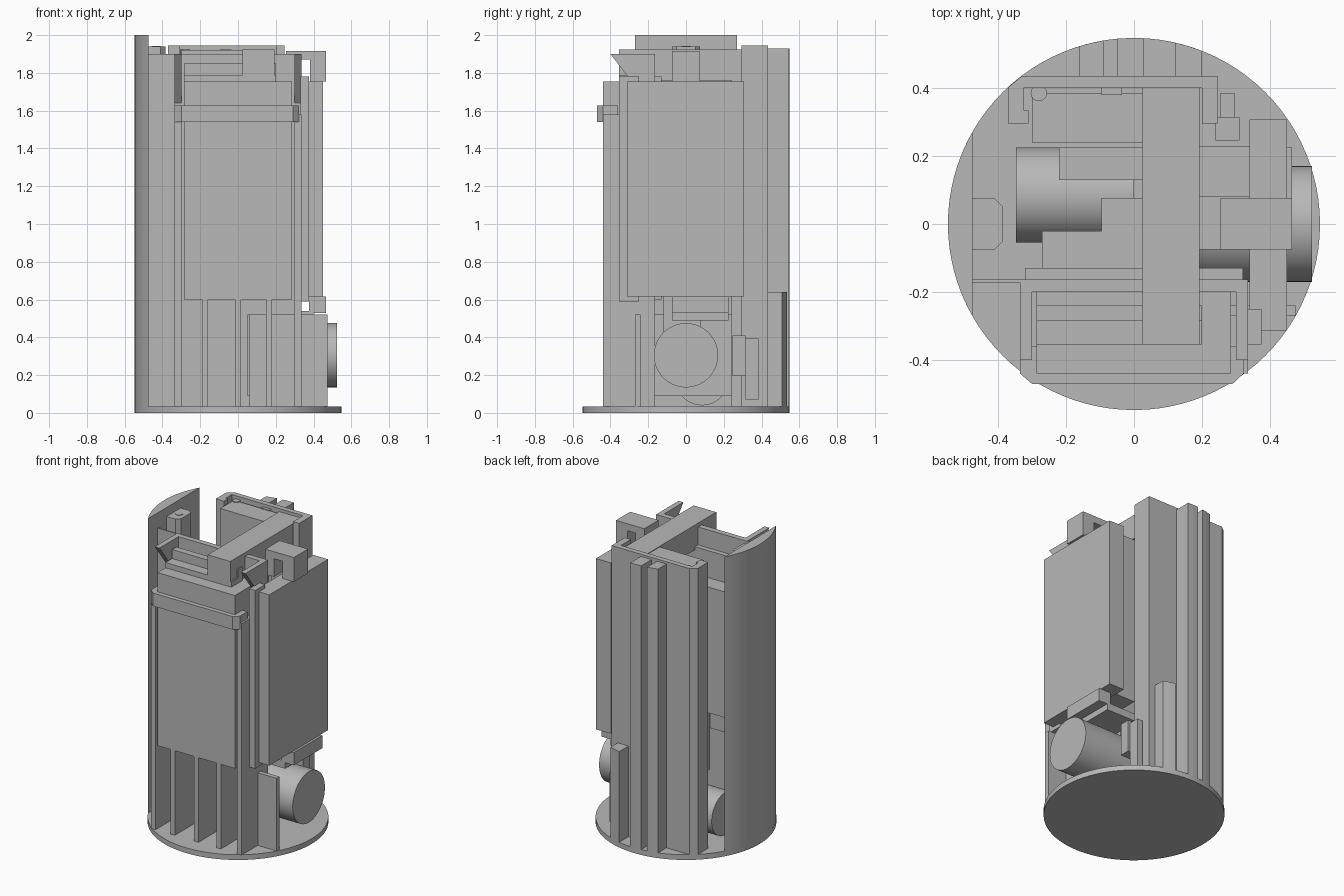
import bpy, bmesh, math

cube = bpy.data.objects.get("Cube")
if cube:
    bpy.data.objects.remove(cube, do_unlink=True)

R = 0.547
FLOOR = 0.035

grey = bpy.data.materials.new("plain_grey")
grey.use_nodes = True
grey.diffuse_color = (0.48, 0.48, 0.48, 1)
grey.node_tree.nodes["Principled BSDF"].inputs["Base Color"].default_value = (0.48, 0.48, 0.48, 1)


def prism(name, points, low, high, axis="z"):
    """Extrude a closed outline along an axis."""
    place = {"z": lambda a, b, h: (a, b, h), "x": lambda a, b, h: (h, a, b),
             "y": lambda a, b, h: (a, h, b)}[axis]
    bm = bmesh.new()
    face = bm.faces.new([bm.verts.new(place(a, b, low)) for a, b in points])
    moved = bmesh.ops.extrude_face_region(bm, geom=[face])["geom"]
    shift = place(0, 0, high - low)
    bmesh.ops.translate(bm, vec=shift, verts=[v for v in moved if isinstance(v, bmesh.types.BMVert)])
    bmesh.ops.recalc_face_normals(bm, faces=bm.faces)
    mesh = bpy.data.meshes.new(name)
    bm.to_mesh(mesh)
    bm.free()
    mesh.materials.append(grey)
    obj = bpy.data.objects.new(name, mesh)
    bpy.context.collection.objects.link(obj)
    return obj


def box(name, x, y, z):
    return prism(name, [(x[0], y[0]), (x[1], y[0]), (x[1], y[1]), (x[0], y[1])], *z)


def cylinder(name, centre, r, low, high, axis, sides=64):
    turn = 2 * math.pi / sides
    obj = prism(name, [(centre[0] + r * math.cos(i * turn), centre[1] + r * math.sin(i * turn))
                       for i in range(sides)], low, high, axis)
    smooth(obj)
    return obj


def smooth(obj):
    bpy.ops.object.select_all(action="DESELECT")
    obj.select_set(True)
    bpy.context.view_layer.objects.active = obj
    bpy.ops.object.shade_smooth_by_angle(angle=math.radians(30))


def rim(x):
    return math.sqrt(R * R - x * x)


# Round base and the curved side shell
cylinder("base_disc", (0, 0), R, 0, FLOOR, "z", 96)
half = math.acos(0.475 / R)
arc = [math.pi - half + 2 * half * i / 20 for i in range(21)]
smooth(prism("side_shell", [(R * math.cos(a), R * math.sin(a)) for a in arc], FLOOR, 2.0))

# Shell bracket with a screw hole mark
prism("shell_bracket", [(-.475, -.075), (-.41, -.075), (-.385, -.05), (-.385, .05),
                        (-.41, .075), (-.475, .075)], 1.72, 1.94)
cylinder("bracket_screw", (-.435, 0), .024, 1.94, 1.943, "z", 24)

# Rear channel with its corner trimmed to the base circle
prism("rear_channel", [(-.37, .295), (-.31, .295), (-.31, .335), (-.325, .335), (-.325, .40),
                       (.20, .40), (.20, .295), (.245, .295), (.245, .435), (-.33, .435),
                       (-.37, .402)], FLOOR, 1.945)

# Rear ribs ending on the base circle
for name, a, b, top in (("rear_rib_right", -.16, -.09, 1.93), ("rear_rib_middle", -.05, .03, 1.93),
                        ("rear_rib_short", .12, .20, .64)):
    prism(name, [(a, .43), (b, .43), (b, rim(b)), ((a + b) / 2, rim((a + b) / 2)), (a, rim(a))],
          FLOOR, top)

# Tall rear unit and the beam reaching forward
box("rear_unit", (-.30, .19), (.24, .385), (FLOOR, 1.92))
box("top_beam", (.025, .192), (-.355, .40), (1.76, 1.925))
for x in (-.28, .155):
    cylinder("unit_screw", (x, .385), .024, 1.9, 1.925, "z", 16)
box("unit_tab", (-.095, -.035), (.38, .40), (1.85, 1.925))

# Front carrier: back sheet, side walls and gussets
box("carrier_sheet", (-.475, .335), (-.172, -.163), (FLOOR, 1.9))
box("carrier_back", (-.335, .335), (-.2, -.165), (FLOOR, 1.9))
box("carrier_rear_pad", (-.32, .32), (-.165, -.13), (.6, 1.78))
for name, a, b in (("right", -.335, -.3), ("left", .3, .335)):
    box("carrier_side_" + name, (a, b), (-.44, -.19), (FLOOR, 1.58))
    prism("carrier_gusset_" + name, [(-.4, 1.9), (-.165, 1.9), (-.165, 1.64), (-.2, 1.64)],
          a, b, "x")

# Front fins under the front box
for x in (-.175, 0, .165):
    box("front_fin", (x - .016, x + .016), (-.44, -.19), (FLOOR, .6))

# Front box, retaining band and stepped lid
box("front_box", (-.287, .285), (-.44, -.2), (.6, 1.755))
prism("front_band", [(-.335, -.36), (-.335, -.44), (-.3, -.47), (.29, -.47), (.322, -.44),
                     (.322, -.36)], 1.54, 1.627)
box("lid_step", (-.287, .2), (-.355, -.24), (1.75, 1.79))
box("lid_block", (-.287, .2), (-.285, -.24), (1.78, 1.85))

# Side panel with its edge post and backing
box("side_panel", (.34, .45), (-.313, .308), (.615, 1.755))
box("panel_post", (.33, .375), (-.355, -.25), (.59, 1.78))
box("panel_backing", (.19, .44), (.08, .23), (.62, 1.75))

# Hook bracket over the panel and the lower bracket
prism("panel_hook", [(.255, 1.75), (.32, 1.75), (.32, 1.87), (.38, 1.87), (.38, 1.755),
                     (.465, 1.755), (.465, 1.917), (.255, 1.917)], -.075, .075, "y")
box("lower_bracket", (.375, .465), (-.075, .225), (.53, .615))
box("lower_bracket_arm", (.1, .4), (-.075, .225), (.49, .54))

# Side motor, its front plate and mounting plate
cylinder("side_motor", (0, .305), .17, .06, .523, "x")
box("motor_front_plate", (.06, .475), (-.27, -.24), (FLOOR, .52))
box("motor_mount", (.05, .1), (-.24, .305), (.09, .52))

# Lower rear posts beside the motor
box("rear_post_low", (.255, .295), (.315, .385), (.07, .395))
box("rear_post_block", (.24, .31), (.245, .315), (.195, .41))

# Inner motor and inner boxes
cylinder("inner_motor", (.085, .18), .14, -.347, 0, "x")
box("inner_box_rear", (-.22, .025), (.13, .225), (.33, 1.5))
box("inner_box_middle", (-.095, .17), (-.12, .077), (.33, 1.6))
box("inner_box_front", (-.27, .025), (-.13, -.02), (.76, 1.6))
